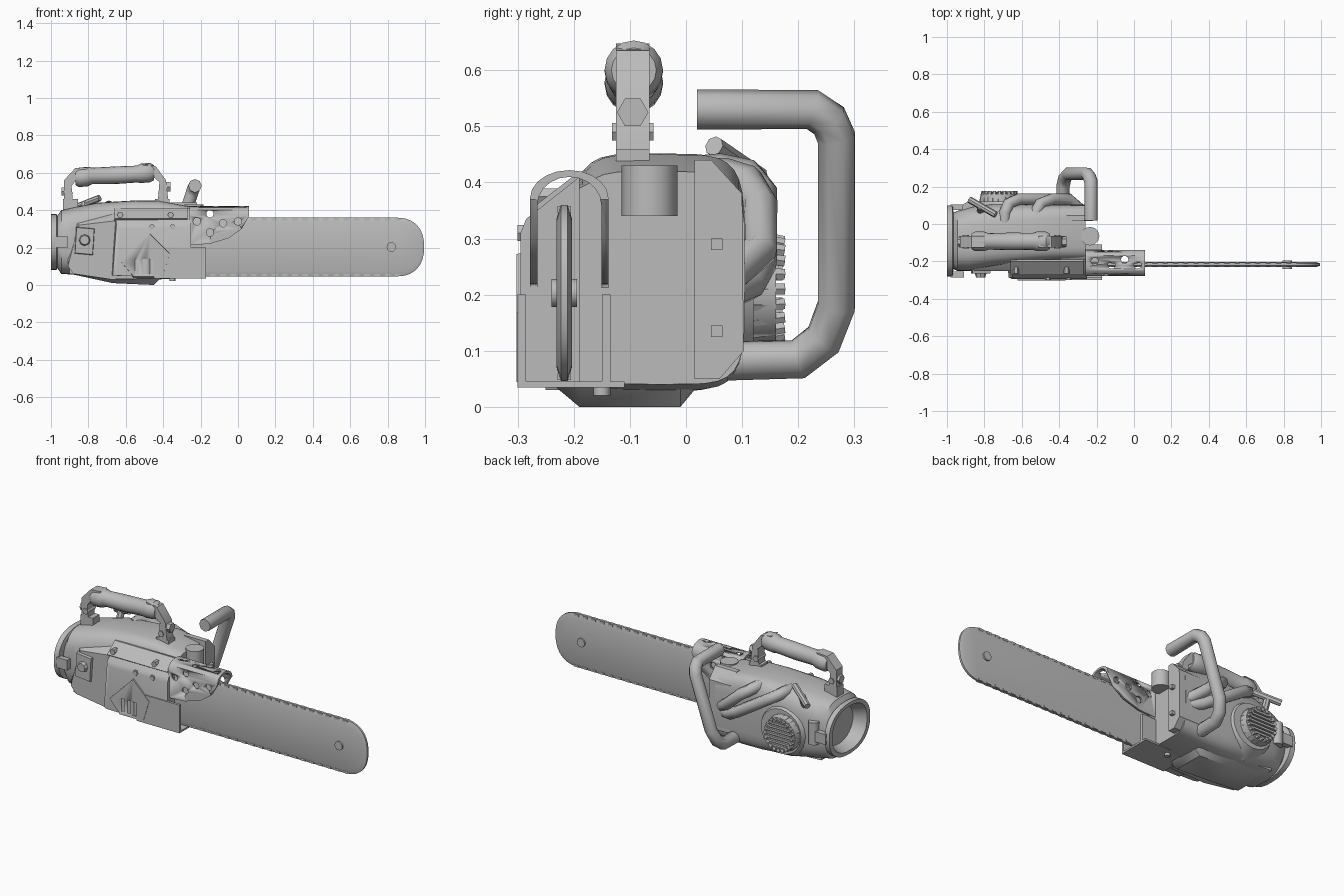
import bpy
import bmesh
import math
from mathutils import Vector

default_cube = bpy.data.objects.get("Cube")
if default_cube:
    bpy.data.objects.remove(default_cube, do_unlink=True)

grey = bpy.data.materials.new("plain grey")
grey.use_nodes = True
grey_value = (0.5, 0.5, 0.5, 1)
grey.diffuse_color = grey_value
grey.node_tree.nodes["Principled BSDF"].inputs["Base Color"].default_value = grey_value


def finish(name, mesh, angle=35):
    """Shade a mesh and add it to the scene."""
    mesh.materials.clear()
    mesh.materials.append(grey)
    mesh.shade_smooth()
    mesh.set_sharp_from_angle(angle=math.radians(angle))
    obj = bpy.data.objects.new(name, mesh)
    bpy.context.collection.objects.link(obj)
    return obj


def loft(name, rings, angle=35):
    """Skin a row of equal-length point rings and cap both ends."""
    bm = bmesh.new()
    rows = [[bm.verts.new(point) for point in ring] for ring in rings]
    count = len(rows[0])
    for row, following in zip(rows, rows[1:]):
        for i in range(count):
            j = (i + 1) % count
            bm.faces.new((row[i], row[j], following[j], following[i]))
    bm.faces.new(rows[0])
    bm.faces.new(rows[-1])
    bmesh.ops.recalc_face_normals(bm, faces=bm.faces)
    mesh = bpy.data.meshes.new(name)
    bm.to_mesh(mesh)
    bm.free()
    return finish(name, mesh, angle)


def prism(name, outline, near, far, taper=1.0):
    """Extrude an x-z outline along y, shrinking the far end by taper."""
    cx = sum(x for x, z in outline) / len(outline)
    cz = sum(z for x, z in outline) / len(outline)
    return loft(name, [[(x, near, z) for x, z in outline],
                       [(cx + (x - cx) * taper, far, cz + (z - cz) * taper) for x, z in outline]])


def box(name, xs, ys, zs):
    (left, right), (low, high) = xs, zs
    return prism(name, [(left, low), (right, low), (right, high), (left, high)], *ys)


def rod(name, start, end, radius, end_radius=None, sides=16):
    """Straight cylinder or cone between two points."""
    start, end = Vector(start), Vector(end)
    turn = (end - start).to_track_quat("Z", "Y")
    rings = []
    for centre, r in ((start, radius), (end, end_radius or radius)):
        rings.append([centre + turn @ Vector((r * math.cos(a), r * math.sin(a), 0))
                      for a in (math.tau * i / sides for i in range(sides))])
    return loft(name, rings)


def tube(name, path, radius):
    """Bent pipe along a path."""
    curve = bpy.data.curves.new(name, "CURVE")
    curve.dimensions = "3D"
    curve.bevel_depth = radius
    curve.bevel_resolution = 2
    curve.use_fill_caps = True
    spline = curve.splines.new("POLY")
    spline.points.add(len(path) - 1)
    for point, position in zip(spline.points, path):
        point.co = (*position, 1)
    helper = bpy.data.objects.new(name + "_path", curve)
    mesh = bpy.data.meshes.new_from_object(helper)
    bpy.data.objects.remove(helper)
    return finish(name, mesh, 50)


def cut(target, cutters):
    """Subtract the cutters, bake the result and drop the cutters."""
    for cutter in cutters:
        cutter.hide_render = True
        modifier = target.modifiers.new("cut", "BOOLEAN")
        modifier.operation, modifier.object = "DIFFERENCE", cutter
    evaluated = target.evaluated_get(bpy.context.evaluated_depsgraph_get())
    mesh = bpy.data.meshes.new_from_object(evaluated)
    target.modifiers.clear()
    target.data = mesh
    for cutter in cutters:
        bpy.data.objects.remove(cutter, do_unlink=True)


def oval(x, cy, cz, ry, rz, power=2.0, count=32):
    """Rounded-box ring facing along x."""
    ring = []
    for i in range(count):
        c, s = math.cos(math.tau * i / count), math.sin(math.tau * i / count)
        ring.append((x, cy + ry * math.copysign(abs(c) ** (2 / power), c),
                     cz + rz * math.copysign(abs(s) ** (2 / power), s)))
    return ring


# Engine body with a hollow flange at the rear
loft("engine_body", [oval(*section) for section in (
    (-.93, -.09, .23, .13, .11), (-1, -.09, .23, .16, .13, 2.3), (-1, -.09, .23, .19, .15, 2.3),
    (-.97, -.09, .23, .19, .15, 2.3), (-.965, -.09, .23, .15, .14, 2.5),
    (-.945, -.09, .23, .16, .17, 3), (-.88, -.08, .235, .17, .18, 3.2),
    (-.75, -.06, .24, .17, .2, 3.6), (-.55, -.05, .24, .155, .212, 4.5),
    (-.42, -.045, .24, .15, .21, 5), (-.26, -.045, .23, .15, .19, 5))])
for y in (-.27, .09):
    box("flange_lug", (-.98, -.91), (y - .015, y + .015), (.2, .26))

# Bottom pan, sloping up at both sides
loft("bottom_pan", [[(-.9, y, .06), (-.67, y, .06 - .05 * drop), (-.45, y, .06 - .06 * drop),
                     (-.41, y, .06 - .02 * drop), (-.41, y, .1), (-.9, y, .1)]
                    for y, drop in ((-.24, .3), (-.19, 1), (-.01, 1), (.03, .2))])

# Clutch-side covers, leaning inward toward the top
loft("side_cover", [[(-.91, y, .1), (-.88, y, .06), (-.68, y, .03), (-.26, y, .04),
                     (-.26, y, top - .01), (-.6, y, top), (back, y, top - .03)]
                    for y, top, back in ((-.14, .425, -.91), (-.2, .395, -.9), (-.25, .35, -.85))])
loft("clutch_cover", [[(-.68 + slope, y, .05), (-.25, y, .04), (-.25, y, top),
                       (-.66 + slope, y, top - .01)]
                      for y, top, slope in ((-.19, .41, 0), (-.285, .335, .01), (-.295, .31, .03))])
loft("upper_strip", [[(x, -.19, .412), (x, -.2, .412), (x, -.272, .356), (x, -.25, .34)]
                     for x in (-.66, -.27)])
box("outer_bar_plate", (-.45, -.17), (-.3, -.285), (.04, .2))
box("inner_bar_plate", (-.45, -.17), (-.15, -.135), (.04, .2))
box("lower_bar_plate", (-.45, -.17), (-.3, -.11), (.035, .045))
rod("chain_tensioner", (-.35, -.15, .02), (-.35, -.15, .07), .015)

# Slotted scoop
scoop = prism("vent_scoop", [(-.63, .12), (-.56, .04), (-.4, .04), (-.36, .17), (-.47, .28)],
              -.26, -.302, .95)
cut(scoop, [box("slot", (x, x + .02), (-.32, -.28), (.06, .14)) for x in (-.55, -.51, -.47)])

# Filter box with a knob, and bolts over the covers
prism("filter_box", [(-.88, .16), (-.77, .15), (-.76, .31), (-.87, .32)], -.2, -.265, .85)
rod("filter_knob", (-.82, -.25, .24), (-.82, -.285, .24), .035, .025, 8)
for x, z, depth in ((-.63, .375, .265), (-.36, .375, .265), (-.46, .31, .3), (-.35, .31, .3)):
    rod("cover_bolt", (x, -.2, z), (x, -depth, z), .016, sides=6)


# Guide bar with a chamfered rim and chain links
def bar_outline(y, inset):
    height, reach = .157 - inset, .15 - inset
    arc = [(-math.pi / 2) + math.pi * i / 20 for i in range(21)]
    nose = [(.845 + reach * max(math.cos(a), 0) ** .85, y,
             .203 + height * math.copysign(abs(math.sin(a)) ** .85, math.sin(a))) for a in arc]
    return [(-.4, y, .203 - height)] + nose + [(-.4, y, .203 + height)]


loft("guide_bar", [bar_outline(y, inset) for y, inset in
                   ((-.231, .025), (-.223, 0), (-.211, 0), (-.203, .025))], 25)
for i in range(19):
    x = -.15 + .055 * i
    for z in (.054, .352):
        box("chain_link", (x, x + .03), (-.229, -.205), (z - .006, z + .006))
rod("nose_bolt", (.82, -.24, .203), (.82, -.194, .203), .025)


# Perforated guard arching over the bar
def arch(x, half, top):
    bend = [math.pi * i / 10 for i in range(11)]
    return ([(x, -.208 + half, .2)] +
            [(x, -.208 + half * math.cos(a), top - .05 + .05 * math.sin(a)) for a in bend] +
            [(x, -.208 - half, .2)])


guard = loft("perforated_guard", [arch(x, .07, .422) + arch(x, .057, .41)[::-1]
                                  for x in (-.26, .06)])
cutters = [prism("slant_cut", [(.1, .37), (.06, .37), (.02, .3), (-.05, .25), (-.15, .22),
                               (-.3, .21), (-.3, .1), (.1, .1)], -.4, 0)]
for x, z in ((-.22, .34), (-.15, .38), (-.15, .28), (-.08, .33), (0, .34)):
    cutters.append(rod("side_hole", (x, -.4, z), (x, 0, z), .02, sides=10))
for x, y in ((-.21, -.2), (-.12, -.22), (-.05, -.19), (.02, -.22)):
    cutters.append(rod("top_hole", (x, y, .38), (x, y, .5), .02, sides=10))
cut(guard, cutters)

# Top handle: grip, end brackets and bolts
loft("top_grip", [oval(x, -.093, z, r, r, count=16) for x, z, r in (
    (-.87, .575, .04), (-.85, .575, .052), (-.8, .58, .052), (-.78, .583, .044),
    (-.65, .587, .047), (-.54, .593, .045), (-.52, .597, .052), (-.47, .601, .052),
    (-.45, .6, .04))])
prism("front_bracket", [(-.43, .43), (-.37, .43), (-.385, .56), (-.44, .635), (-.51, .648),
                        (-.48, .6), (-.42, .55)], -.125, -.065)
prism("rear_bracket", [(-.93, .4), (-.88, .4), (-.89, .53), (-.84, .59), (-.8, .63),
                       (-.87, .625), (-.93, .56)], -.125, -.065)
rod("front_bracket_bolt", (-.4, -.095, .525), (-.36, -.095, .525), .028, sides=6)
rod("rear_bracket_bolt", (-.945, -.095, .5), (-.9, -.095, .5), .025, sides=6)
for x in (-.41, -.9):
    rod("cross_bolt", (x, -.132, .49), (x, -.058, .49), .018, sides=6)
    box("bracket_foot", (x - .035, x + .045), (-.125, -.065), (.39, .46))

# Wraparound front handle
tube("wrap_handle", [(-.23, .02, .53), (-.23, .225, .53), (-.24, .255, .51), (-.25, .268, .48),
                     (-.35, .268, .18), (-.37, .245, .12), (-.38, .2, .085), (-.38, -.02, .08)],
     .036)

# Exhaust pipes leading to the muffler
tube("rear_pipe", [(-.69, .01, .415), (-.69, .06, .42), (-.67, .11, .41), (-.62, .132, .38),
                   (-.43, .132, .26), (-.36, .11, .22), (-.28, .06, .2)], .032)
tube("front_pipe", [(-.53, .01, .412), (-.52, .07, .412), (-.5, .11, .4), (-.44, .132, .36),
                    (-.35, .132, .28), (-.28, .07, .23)], .032)
loft("muffler", [[(x, y, z) for y, z in ((.015, .44), (.045, .44), (.1, .38), (.103, .1),
                                         (.06, .05), (.015, .05))] for x in (-.36, -.22)])
for z in (.135, .29):
    box("muffler_bolt", (-.24, -.2), (.045, .065), (z - .01, z + .01))
rod("front_cap", (-.235, -.065, .34), (-.235, -.065, .43), .05, sides=12)

# Starter cover: drum, rim teeth and slats
rod("starter_base", (-.7, .04, .21), (-.7, .12, .21), .17, .13, 24)
rod("starter_drum", (-.72, .08, .21), (-.72, .16, .21), .11, .1, 24)
for i in range(20):
    a = math.tau * i / 20
    out = Vector((math.cos(a), 0, math.sin(a)))
    hub = Vector((-.72, 0, .21))
    rod("rim_tooth", hub + out * .1 + Vector((0, .1, 0)),
        hub + out * .085 + Vector((0, .175, 0)), .011, sides=6)
for i in range(-3, 4):
    z = .21 + i * .021
    half = math.sqrt(.08 ** 2 - (i * .021) ** 2)
    box("starter_slat", (-.72 - half, -.72 + half), (.15, .172), (z - .006, z + .006))

# Choke lever and rear canister
rod("choke_lever", (-.88, .13, .41), (-.74, .05, .465), .018, sides=8)
rod("lever_post", (-.82, .06, .36), (-.82, .095, .44), .02, sides=8)
rod("rear_canister", (-.89, .085, .18), (-.89, .085, .31), .03)
